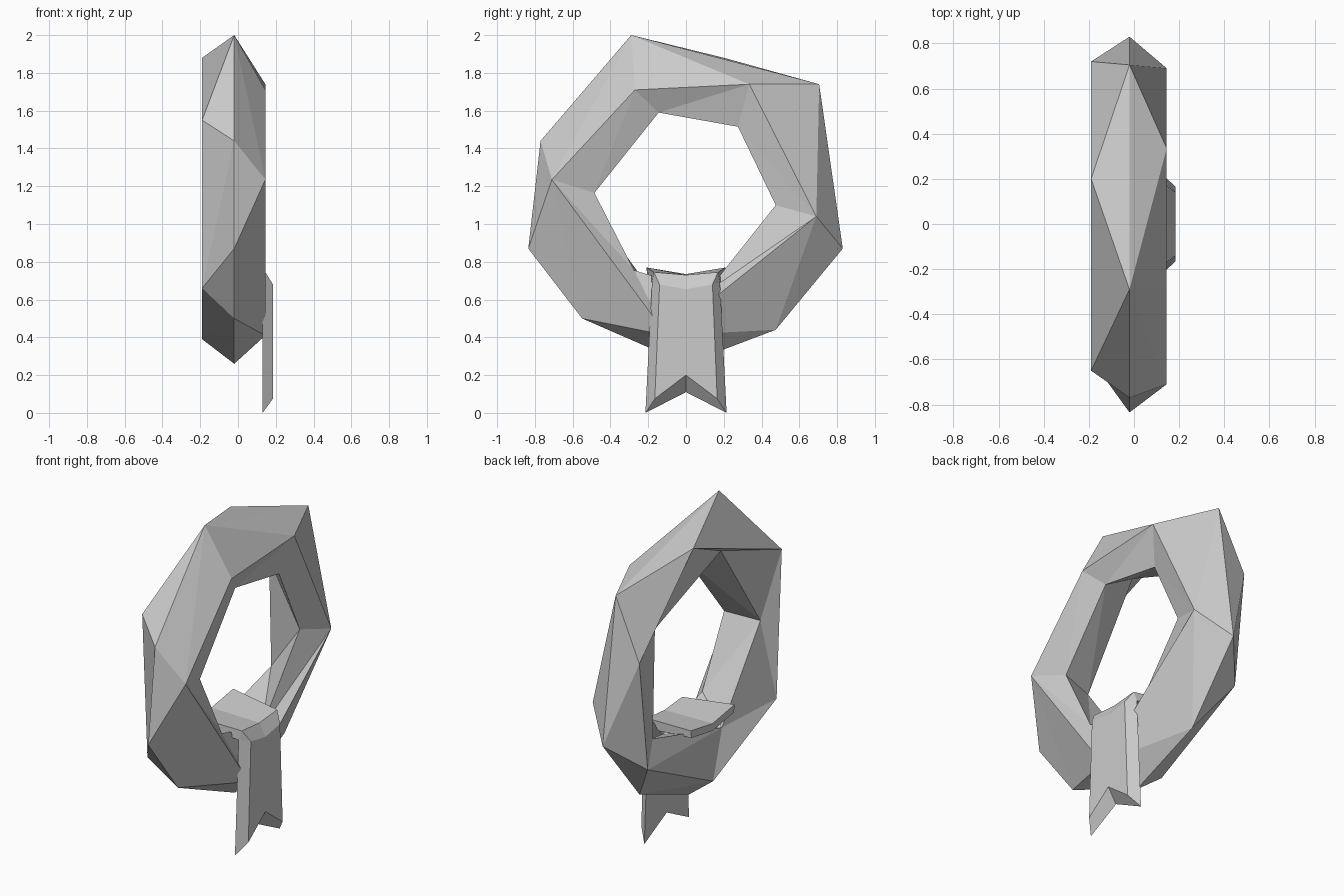
import bpy
import bmesh

cube = bpy.data.objects.get("Cube")
if cube:
    bpy.data.objects.remove(cube, do_unlink=True)

GREY = (0.6, 0.6, 0.6, 1.0)
grey = bpy.data.materials.new("plain_grey")
grey.use_nodes = True
grey.diffuse_color = GREY
grey.node_tree.nodes["Principled BSDF"].inputs["Base Color"].default_value = GREY


def finish(name, bm):
    """Turn a bmesh into a flat shaded grey object."""
    bmesh.ops.recalc_face_normals(bm, faces=bm.faces)
    mesh = bpy.data.meshes.new(name)
    bm.to_mesh(mesh)
    bm.free()
    mesh.materials.append(grey)
    obj = bpy.data.objects.new(name, mesh)
    bpy.context.scene.collection.objects.link(obj)
    return obj


def add_loop(bm, x, points):
    """Add one ring of vertices lying in the plane at x."""
    return [bm.verts.new((x, y, z)) for y, z in points]


def stitch(bm, loop_a, loop_b, steps):
    """Fill between two closed loops; each letter says which loop advances."""
    i = j = 0
    for step in steps:
        a, b = loop_a[i % len(loop_a)], loop_b[j % len(loop_b)]
        if step == "a":
            i += 1
            bm.faces.new((a, loop_a[i % len(loop_a)], b))
        else:
            j += 1
            bm.faces.new((a, loop_b[j % len(loop_b)], b))


# Wreath: a rough five-sided ring, described by five loops around the hole
bm = bmesh.new()
rim = add_loop(bm, -0.02, [(-.77, 1.44), (-.29, 2), (.705, 1.74), (.83, .87),
                           (.475, .44), (0, .26), (-.55, .5), (-.835, .87)])
face_side = add_loop(bm, 0.145, [(-.71, 1.235), (-.27, 1.71), (.335, 1.74),
                                 (.69, 1.04), (-.1, .41)])
hole_near = add_loop(bm, 0.083, [(-.485, 1.165), (-.145, 1.59), (.275, 1.515),
                                 (.475, 1.1), (.11, .64), (-.275, .755)])
hole_far = add_loop(bm, -0.123, [(-.54, 1.14), (-.16, 1.71), (.475, 1.475),
                                 (.495, .815), (-.17, .63)])
back_side = add_loop(bm, -0.19, [(-.65, 1.55), (.2, 1.88), (.72, 1.375),
                                 (.64, .7), (.01, .39), (-.6, .66)])

stitch(bm, rim, face_side, "abbabaabaabaa")
stitch(bm, face_side, hole_near, "abababbabab")
stitch(bm, hole_near, hole_far, "abababababa")
stitch(bm, hole_far, back_side, "ababababbab")
stitch(bm, back_side, rim, "bababababbabba")
finish("wreath", bm)

# Ribbon: a thick folded strip; each row is x, half width, edge z, middle z
ROWS = {
    "top_end": (-.18, .21, .77, .735),
    "top_bend": (.145, .17, .745, .73),
    "front_bend": (.185, .14, .68, .655),
    "front_tail": (.185, .165, .075, .2),
    "back_tail": (.13, .215, 0, .11),
    "under_bend": (.13, .18, .69, .68),
    "under_end": (-.18, .205, .725, .69),
}
bm = bmesh.new()
row = {}
for name, (x, half, edge_z, mid_z) in ROWS.items():
    row[name] = [bm.verts.new(p) for p in
                 ((x, -half, edge_z), (x, 0, mid_z), (x, half, edge_z))]

# Strip surface wrapped around the fold
rows = list(row.values())
for k, current in enumerate(rows):
    following = rows[(k + 1) % len(rows)]
    for c in (0, 1):
        bm.faces.new((current[c], current[c + 1], following[c + 1], following[c]))

# Side faces of the strip
SIDES = [("top_end", "top_bend", "under_bend", "under_end"),
         ("top_bend", "front_bend", "under_bend"),
         ("front_bend", "front_tail", "back_tail", "under_bend")]
for c in (0, 2):
    for names in SIDES:
        bm.faces.new([row[n][c] for n in names])
finish("ribbon", bm)
